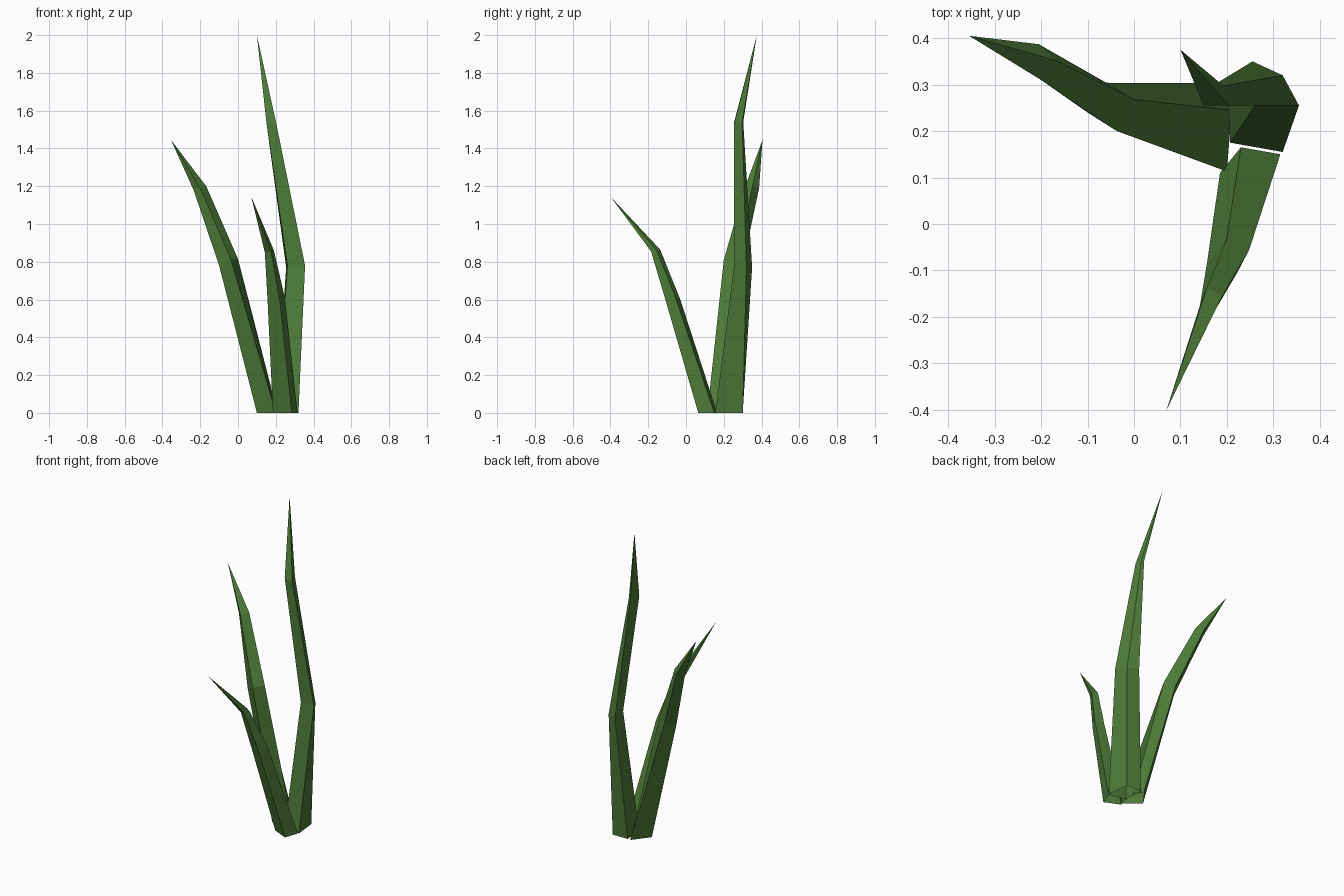
import bpy, bmesh

leaf_green = bpy.data.materials.new("leaf_green")
leaf_green.diffuse_color = (0.075, 0.2, 0.04, 1)


def blade(name, rings, tip):
    """Four-sided tapering leaf: rings lofted together, closed at a point."""
    bm = bmesh.new()
    loops = [[bm.verts.new(p) for p in ring] for ring in rings]
    for low, high in zip(loops, loops[1:]):
        for i in range(4):
            j = (i + 1) % 4
            bm.faces.new((low[i], low[j], high[j], high[i]))
    top = bm.verts.new(tip)
    for i in range(4):
        bm.faces.new((loops[-1][i], loops[-1][(i + 1) % 4], top))
    mesh = bpy.data.meshes.new(name)
    bm.to_mesh(mesh)
    bm.free()
    mesh.materials.append(leaf_green)
    obj = bpy.data.objects.new(name, mesh)
    bpy.context.collection.objects.link(obj)


# Tall blade on the right (each ring counter-clockwise from above)
blade("tall_blade", [
    [(.32, .155, 0), (.305, .30, 0), (.20, .30, 0), (.207, .175, 0)],
    [(.355, .255, .78), (.32, .32, .77), (.255, .35, .77), (.262, .257, .78)],
    [(.203, .255, 1.53), (.193, .297, 1.54), (.178, .303, 1.54), (.15, .255, 1.54)],
], (.10, .375, 2.0))

# Blade leaning left
blade("left_blade", [
    [(.20, .113, 0), (.21, .245, 0), (.18, .303, 0), (.10, .20, 0)],
    [(-.037, .20, .81), (0, .268, .815), (-.06, .304, .80), (-.10, .24, .78)],
    [(-.20, .31, 1.19), (-.168, .352, 1.20), (-.205, .387, 1.19), (-.235, .345, 1.18)],
], (-.355, .405, 1.445))

# Short blade leaning forward
blade("front_blade", [
    [(.315, .15, 0), (.23, .165, 0), (.185, .11, 0), (.285, .065, 0)],
    [(.248, -.055, .61), (.20, -.03, .60), (.157, -.085, .585), (.222, -.105, .585)],
    [(.19, -.155, .86), (.157, -.137, .865), (.142, -.175, .85), (.175, -.185, .855)],
], (.07, -.40, 1.145))
